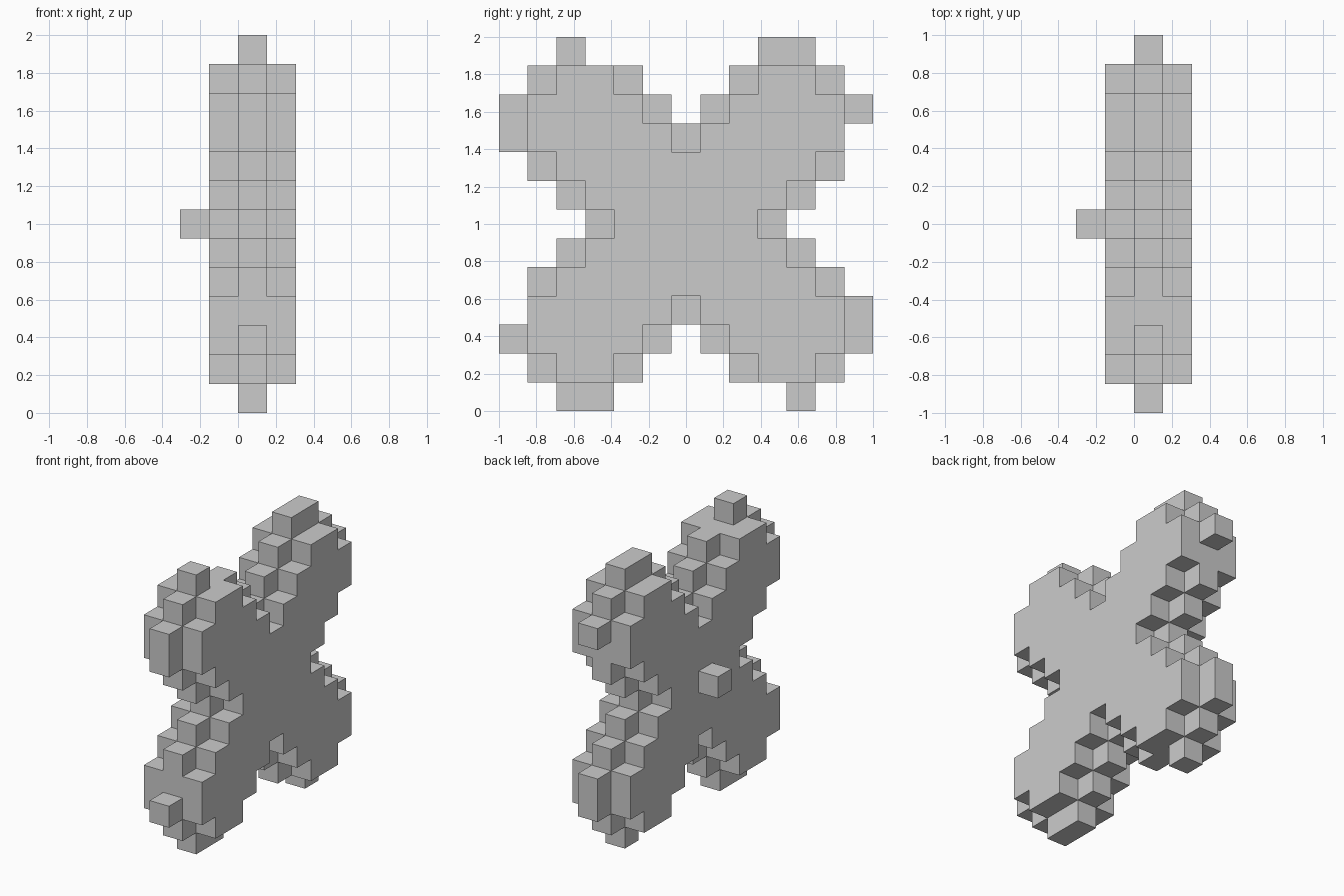
import bpy, bmesh

if "Cube" in bpy.data.objects:
    bpy.data.objects.remove(bpy.data.objects["Cube"])

U = 2 / 13  # edge of one cube

# Spans of |y| cells for each |z| row, counted from the centre of the cross
OUTER = [(0, 2), (0, 3), (0, 4), (1, 5), (2, 5), (3, 4)]
MIDDLE = [(0, 3), (0, 4), (0, 5), (0, 5), (1, 5), (2, 5)]


def layer(x, spans):
    return {(x, sy * y, sz * z) for z, (a, b) in enumerate(spans)
            for y in range(a, b + 1) for sy in (1, -1) for sz in (1, -1)}


# Three layers of the cross: slim outer ones around a wider middle one
cells = layer(-1, OUTER) | layer(0, MIDDLE) | layer(1, OUTER)

# Tip cubes, repeated by quarter turns around the centre
for y, z in ((-4, 6), (3, 6), (4, 6)):
    for _ in range(4):
        cells.add((0, y, z))
        y, z = z, -y

# Single peg in the middle of the left face
cells.add((-2, 0, 0))


def build(name, cells):
    """Mesh of only the exposed cube faces, merged into flat regions."""
    bm = bmesh.new()
    verts = {}

    def vert(p):
        if p not in verts:
            verts[p] = bm.verts.new((p[0] * U, (p[1] - 0.5) * U, (p[2] + 6) * U))
        return verts[p]

    for c in cells:
        for axis in range(3):
            for side in (0, 1):
                n = list(c)
                n[axis] += 2 * side - 1
                if tuple(n) in cells:
                    continue
                loop = []
                for i, j in ((0, 0), (1, 0), (1, 1), (0, 1)):
                    p = list(c)
                    p[axis] += side
                    p[(axis + 1) % 3] += i
                    p[(axis + 2) % 3] += j
                    loop.append(vert(tuple(p)))
                bm.faces.new(loop if side else loop[::-1])
    bmesh.ops.dissolve_limit(bm, angle_limit=0.01, verts=bm.verts[:], edges=bm.edges[:])
    mesh = bpy.data.meshes.new(name)
    bm.to_mesh(mesh)
    bm.free()
    ob = bpy.data.objects.new(name, mesh)
    bpy.context.collection.objects.link(ob)
    return ob


build("block_cross", cells)
